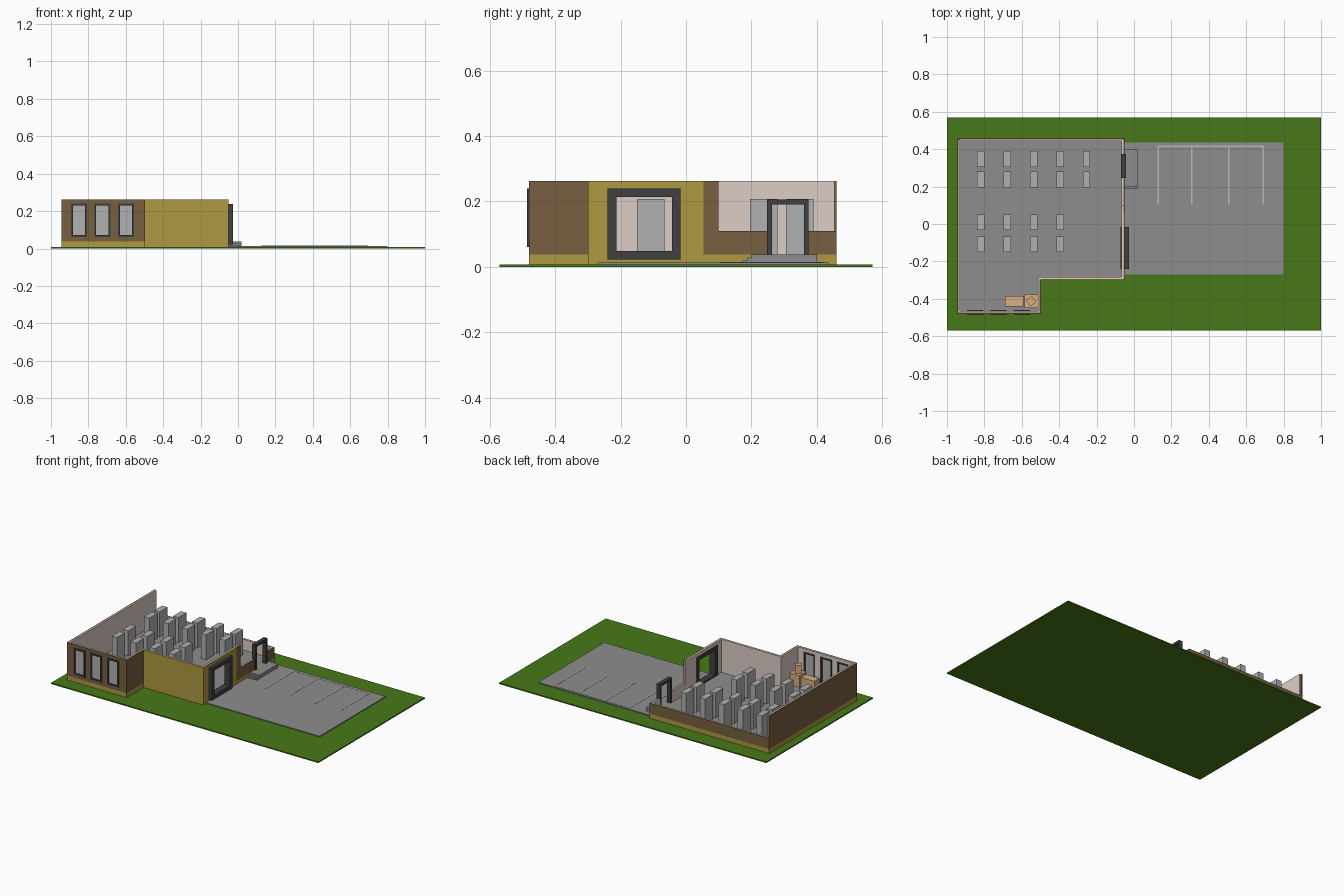
import bpy, bmesh
from math import radians
from mathutils import Matrix, Vector

if "Cube" in bpy.data.objects:
    bpy.data.objects.remove(bpy.data.objects["Cube"])


def material(name, rgb):
    m = bpy.data.materials.new(name)
    m.diffuse_color = (*rgb, 1)
    m.use_nodes = True
    m.node_tree.nodes["Principled BSDF"].inputs["Base Color"].default_value = m.diffuse_color
    return m


GRASS = material("grass", (.065, .19, .009))
ASPHALT = material("paving", (.27, .27, .27))
LINE = material("line_paint", (.5, .5, .5))
BROWN = material("brown_render", (.185, .115, .053))
YELLOW = material("ochre_render", (.42, .32, .054))
PINK = material("inner_plaster", (.73, .61, .57))
DARK = material("dark_frame", (.05, .05, .053))
GREY = material("cabinet_grey", (.44, .44, .44))
CARD = material("cardboard", (.68, .43, .22))


def finish(bm, name, mat):
    bmesh.ops.recalc_face_normals(bm, faces=bm.faces[:])
    me = bpy.data.meshes.new(name)
    bm.to_mesh(me)
    bm.free()
    me.materials.append(mat)
    ob = bpy.data.objects.new(name, me)
    bpy.context.collection.objects.link(ob)
    return ob


def box(name, x0, x1, y0, y1, z0, z1, mat, turn=0):
    bm = bmesh.new()
    bmesh.ops.create_cube(bm, size=1)
    size = Matrix.Diagonal((x1 - x0, y1 - y0, z1 - z0, 1))
    bm.transform(Matrix.Rotation(radians(turn), 4, 'Z') @ size)
    ob = finish(bm, name, mat)
    ob.location = ((x0 + x1) / 2, (y0 + y1) / 2, (z0 + z1) / 2)
    return ob


def panel(name, along, d0, d1, u0, u1, z0, z1, mat, holes=()):
    """Upright slab running along x or y, from depth d0 to d1, with rectangular holes (u0, u1, z0, z1)."""
    us = sorted({u0, u1} | {u for h in holes for u in h[:2] if u0 < u < u1})
    zs = sorted({z0, z1} | {z for h in holes for z in h[2:] if z0 < z < z1})
    bm = bmesh.new()
    verts = {}

    def vert(u, z):
        if (u, z) not in verts:
            verts[u, z] = bm.verts.new((u, d0, z) if along == 'x' else (d0, u, z))
        return verts[u, z]

    for ua, ub in zip(us, us[1:]):
        for za, zb in zip(zs, zs[1:]):
            cu, cz = (ua + ub) / 2, (za + zb) / 2
            if not any(h[0] < cu < h[1] and h[2] < cz < h[3] for h in holes):
                bm.faces.new([vert(ua, za), vert(ub, za), vert(ub, zb), vert(ua, zb)])
    out = bmesh.ops.extrude_face_region(bm, geom=bm.faces[:])
    moved = [g for g in out["geom"] if isinstance(g, bmesh.types.BMVert)]
    step = Vector((0, d1 - d0, 0) if along == 'x' else (d1 - d0, 0, 0))
    bmesh.ops.translate(bm, verts=moved, vec=step)
    return finish(bm, name, mat)


# Site
box("lawn", -1, 1, -.57, .57, 0, .008, GRASS)
box("parking_lot", -.05, .80, -.27, .435, .006, .014, ASPHALT)
for i, x in enumerate((.13, .31, .507, .69)):
    box(f"bay_line_{i}", x - .004, x + .004, .105, .412, .013, .0155, LINE)
box("bay_end_line", .126, .694, .412, .42, .013, .0155, LINE)

# Main dimensions of the L-shaped building
L, R, W = -.945, -.05, -.497            # left, right and wing-return faces
F, M, B = -.48, -.30, .46               # wing front, main front, back faces
G, P, LOW, TOP = .008, .038, .11, .262  # ground, plinth, cut wall, full wall
T, S = .007, .016                       # outer skin depth, full wall depth

# Floor slabs
box("main_floor", L + T, R - T, M + T, B - T, G, P, ASPHALT)
box("wing_floor", L + T, W - T, F + T, M + T, G, P, ASPHALT)

# Openings
front_windows = [(c - .041, c + .041, .063, .238) for c in (-.85, -.725, -.599)]
big_window = (-.225, -.03, .037, .227)
door = (.256, .366, .0, .198)
cutaway = (.10, .5, LOW, .3)

# Brown and ochre outer skins, with an ochre plinth under the brown ones
panel("left_wall", 'y', L, L + T, F, B, P, TOP, BROWN)
panel("left_plinth", 'y', L, L + T, F, B, G, P, YELLOW)
panel("wing_front_wall", 'x', F, F + T, L + T, W, P, TOP, BROWN, front_windows)
panel("wing_front_plinth", 'x', F, F + T, L + T, W, G, P, YELLOW)
panel("wing_return_wall", 'y', W - T, W, F + T, M, P, TOP, BROWN)
panel("wing_return_plinth", 'y', W - T, W, F + T, M, G, P, YELLOW)
panel("main_front_wall", 'x', M, M + T, W - T, R, G, TOP, YELLOW)
panel("right_wall_ochre", 'y', R - T, R, M + T, .053, G, TOP, YELLOW, [big_window])
panel("right_wall_brown", 'y', R - T, R, .053, B, P, TOP, BROWN, [door, cutaway])
panel("right_plinth", 'y', R - T, R, .053, B, G, P, YELLOW)
panel("back_wall", 'x', B - T, B, L + T, R - T, P, LOW, BROWN)
panel("back_plinth", 'x', B - T, B, L + T, R - T, G, P, YELLOW)

# Plaster linings
panel("left_lining", 'y', L + T, L + S, F + T, B - T, P, TOP, PINK)
panel("wing_front_lining", 'x', F + T, F + S, L + S, W - T, P, TOP, PINK, front_windows)
panel("wing_return_lining", 'y', W - S, W - T, F + S, M + T, P, TOP, PINK)
panel("main_front_lining", 'x', M + T, M + S, W - S, R - T, P, TOP, PINK)
panel("right_lining", 'y', R - S, R - T, M + S, B - T, P, TOP, PINK,
      [big_window, door, cutaway])
panel("back_lining", 'x', B - S, B - T, L + S, R - S, P, LOW, PINK)

# Front windows: frame and pane
for i, (a, b, c, d) in enumerate(front_windows):
    panel(f"front_window_frame_{i}", 'x', F - .006, F + S + .003, a - .002, b + .002,
          c - .002, d + .002, DARK, [(a + .008, b - .008, c + .008, d - .008)])
    box(f"front_window_pane_{i}", a + .006, b - .006, F + .003, F + .009,
        c + .006, d - .006, GREY)

# Large side window frame and free-standing door frame
panel("side_window_frame", 'y', -.071, -.028, -.240, -.017, .022, .239, DARK,
      [(-.213, -.043, .049, .214)])
panel("door_frame", 'y', -.069, -.042, .247, .374, P, .206, DARK, [(.263, .36, 0, .190)])

# Entrance steps
for i, (y, z) in enumerate(((.172, .02), (.186, .029), (.20, P))):
    box(f"entrance_step_{i}", R, .02, y, .40, (G, .02, .029)[i], z, ASPHALT)

# Equipment cabinets in rows
for r, (y, count) in enumerate(((.347, 5), (.238, 5), (.01, 4), (-.108, 4))):
    for c in range(count):
        x = -.82 + c * .1415
        box(f"cabinet_{r}_{c}", x - .02, x + .02, y - .042, y + .042, P, .207, GREY)

# Stacked boxes in the wing
box("long_box", -.69, -.59, -.44, -.386, P, .105, CARD)
box("tall_box", -.585, -.512, -.45, -.377, P, .118, CARD)
box("top_box", -.57, -.53, -.433, -.393, .118, .172, CARD, turn=35)
